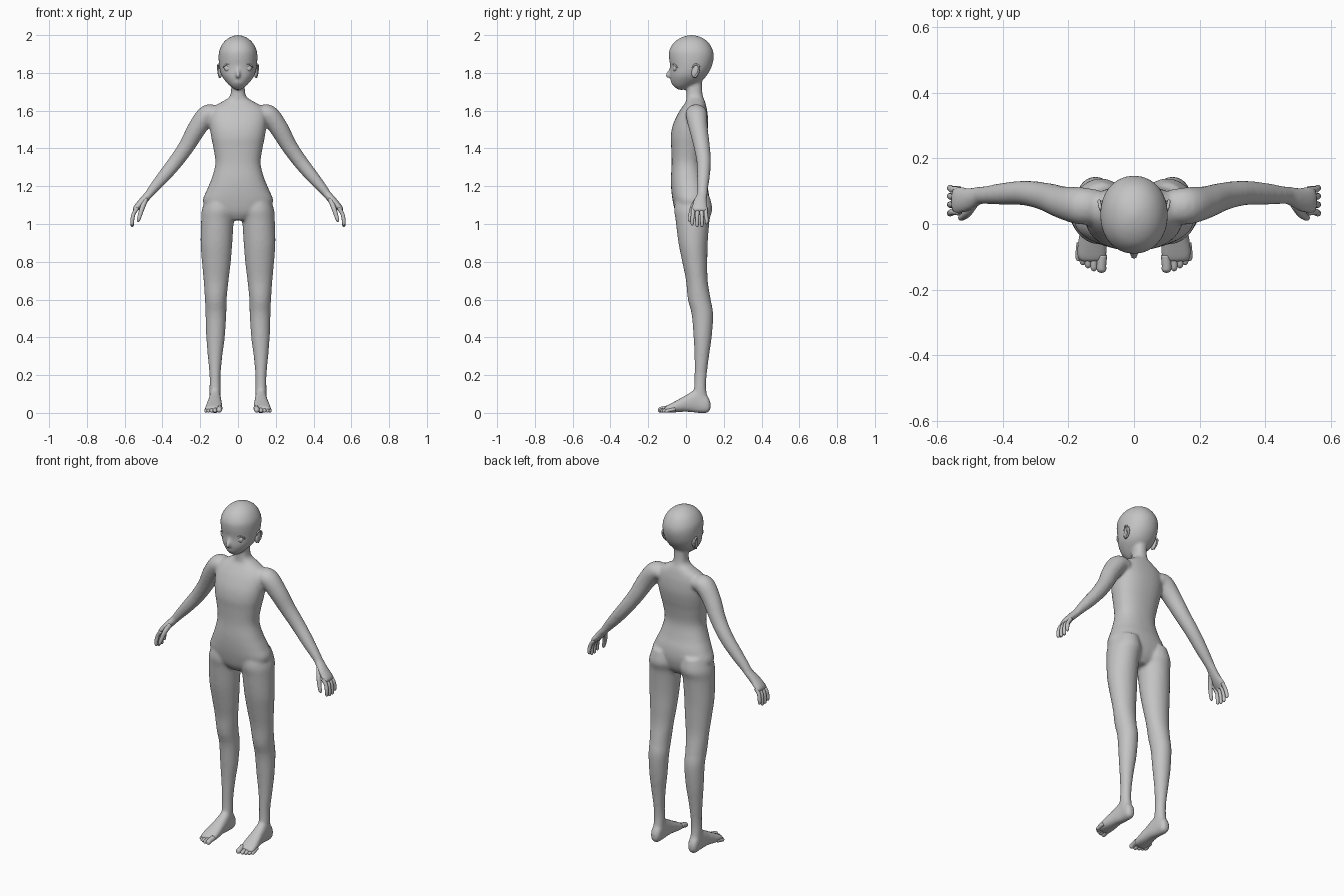
import bpy, bmesh, math
from mathutils import Vector, Matrix

grey = bpy.data.materials.new("plain_grey")
grey.diffuse_color = (0.55, 0.55, 0.55, 1)


def dense(rows, steps=5):
    """Smooth a short table of sections with a Catmull-Rom curve."""
    out = []
    for i in range(len(rows) - 1):
        p0, p1 = rows[max(i - 1, 0)], rows[i]
        p2, p3 = rows[i + 1], rows[min(i + 2, len(rows) - 1)]
        for k in range(steps):
            t = k / steps
            out.append([0.5 * (2 * b + (c - a) * t + (2 * a - 5 * b + 4 * c - d) * t * t
                               + (3 * b - a - 3 * c + d) * t ** 3)
                        for a, b, c, d in zip(p0, p1, p2, p3)])
    return out + [list(rows[-1])]


def loft(bm, sections, n=24, power=2.0):
    """Skin (centre, u, v) sections and close both ends."""
    rings = []
    for c, u, v in sections:
        ring = []
        for k in range(n):
            a = 2 * math.pi * k / n
            ca, sa = math.cos(a), math.sin(a)
            x = math.copysign(abs(ca) ** (2 / power), ca)
            y = math.copysign(abs(sa) ** (2 / power), sa)
            ring.append(bm.verts.new(c + u * x + v * y))
        rings.append(ring)
    faces = [bm.faces.new(rings[0]), bm.faces.new(rings[-1])]
    for a, b in zip(rings, rings[1:]):
        for k in range(n):
            j = (k + 1) % n
            faces.append(bm.faces.new((a[k], a[j], b[j], b[k])))
    bmesh.ops.recalc_face_normals(bm, faces=faces)


def upright(bm, rows, s=1, power=2.0):
    """Rows are z, x0, x1, y0, y1."""
    loft(bm, [(Vector((s * (x0 + x1) / 2, (y0 + y1) / 2, z)),
               Vector(((x1 - x0) / 2, 0, 0)), Vector((0, (y1 - y0) / 2, 0)))
              for z, x0, x1, y0, y1 in dense(rows)], 32, power)


def limb(bm, rows, s=1, axis=(0, 1, 0), n=24):
    """Rows are x, y, z, radius along the axis, radius across it."""
    rows = dense(rows)
    pts = [Vector((s * r[0], r[1], r[2])) for r in rows]
    secs = []
    for i, r in enumerate(rows):
        t = (pts[min(i + 1, len(pts) - 1)] - pts[max(i - 1, 0)]).normalized()
        v = t.cross(Vector(axis)).normalized()
        u = v.cross(t)
        secs.append((pts[i], u * r[3], v * r[4]))
    loft(bm, secs, n)


def ball(bm, centre, radii, tilt=0.0):
    m = (Matrix.Translation(centre) @ Matrix.Rotation(tilt, 4, 'X')
         @ Matrix.Diagonal((*radii, 1)))
    bmesh.ops.create_uvsphere(bm, u_segments=24, v_segments=14, radius=1, matrix=m)


def finish(name, bm):
    me = bpy.data.meshes.new(name)
    for f in bm.faces:
        f.smooth = True
    bm.to_mesh(me)
    bm.free()
    ob = bpy.data.objects.new(name, me)
    bpy.context.collection.objects.link(ob)
    me.materials.append(grey)
    return ob


body = bmesh.new()

# torso and neck: z, half width, front, back
torso = [(1.02, .05, -.03, .08), (1.06, .15, -.055, .108), (1.12, .186, -.07, .122),
         (1.18, .165, -.078, .118), (1.24, .14, -.08, .10), (1.32, .12, -.076, .085),
         (1.40, .13, -.078, .095), (1.46, .142, -.081, .108), (1.52, .15, -.071, .117),
         (1.58, .15, -.045, .115), (1.62, .13, -.02, .108), (1.65, .08, .0, .10),
         (1.675, .044, .002, .09), (1.72, .036, .004, .085), (1.79, .034, .02, .085)]
upright(body, [(z, -w, w, f, b) for z, w, f, b in torso], power=2.3)

# head
head = [(1.71, .014, -.04, -.012), (1.73, .042, -.066, .03), (1.76, .07, -.08, .085),
        (1.79, .089, -.084, .113), (1.83, .099, -.083, .135), (1.88, .103, -.09, .147),
        (1.92, .099, -.088, .142), (1.96, .078, -.065, .12), (1.986, .048, -.028, .086),
        (2.0, .012, .015, .043)]
upright(body, [(z, -w, w, f, b) for z, w, f, b in head], power=2.1)

# nose and lips
limb(body, [(0, -.078, 1.83, .006, .006), (0, -.088, 1.805, .009, .011),
            (0, -.096, 1.788, .011, .014), (0, -.088, 1.776, .008, .009)], axis=(1, 0, 0))
ball(body, (0, -.072, 1.748), (.022, .009, .008))

leg = [(1.15, .03, .165, -.05, .125), (1.08, .012, .19, -.063, .139),
       (1.02, .022, .195, -.055, .125), (.90, .03, .198, -.04, .115),
       (.80, .038, .191, -.02, .113), (.70, .05, .182, .0, .115), (.60, .06, .175, .01, .131),
       (.52, .062, .172, .03, .144), (.40, .07, .168, .04, .136), (.30, .083, .16, .045, .122),
       (.20, .092, .151, .045, .11), (.13, .092, .151, .042, .107), (.05, .092, .151, .03, .12)]
arm = [(.11, .055, 1.582, .05, .04), (.16, .055, 1.58, .057, .052), (.215, .065, 1.51, .05, .05),
       (.27, .083, 1.415, .043, .043), (.33, .094, 1.33, .038, .039),
       (.395, .092, 1.25, .034, .034), (.45, .088, 1.185, .028, .026),
       (.472, .086, 1.157, .028, .022), (.508, .075, 1.117, .037, .021),
       (.54, .072, 1.082, .042, .017), (.55, .072, 1.066, .036, .011)]
# foot sections: y, inner x, outer x, bottom, top
foot = [(.13, .108, .135, .02, .055), (.112, .094, .15, .0, .09), (.06, .09, .152, .0, .125),
        (0, .086, .16, .006, .094), (-.05, .082, .17, .003, .066),
        (-.095, .082, .175, .002, .042), (-.115, .09, .165, .008, .03)]
for s in (1, -1):
    upright(body, leg, s)
    limb(body, arm, s)
    loft(body, [(Vector((s * (a + b) / 2, y, (c + d) / 2)), Vector(((b - a) / 2, 0, 0)),
                 Vector((0, 0, (d - c) / 2))) for y, a, b, c, d in dense(foot)], 24, 2.4)

# fuse the body into one smooth skin
skin = finish("body", body)
rm = skin.modifiers.new("fuse", 'REMESH')
rm.mode = 'VOXEL'
rm.voxel_size = 0.008
rm.use_smooth_shade = True
sm = skin.modifiers.new("soften", 'SMOOTH')
sm.factor = 0.5
sm.iterations = 7

# fingers and thumbs
fingers = bmesh.new()
for s in (1, -1):
    for y, drop in ((.037, .008), (.060, 0), (.083, 0), (.105, .014)):
        tip = .984 + drop
        end = y + (y - .07) * .12
        limb(fingers, [(.532, y, 1.085, .0105, .0105), (.552, y, 1.055, .0105, .0105),
                       (.559, end, 1.025, .010, .010), (.56, end, tip + .012, .009, .009),
                       (.559, end, tip + .003, .006, .006), (.559, end, tip, .001, .001)], s, n=12)
    limb(fingers, [(.488, .062, 1.13, .016, .013), (.505, .037, 1.09, .014, .013),
                   (.518, .024, 1.05, .011, .011), (.527, .019, 1.022, .009, .009),
                   (.531, .018, 1.01, .002, .002)], s, n=12)
finish("fingers", fingers)

# toes
toes = bmesh.new()
for s in (1, -1):
    for x, tip, r in ((.099, -.149, .0145), (.122, -.144, .0105), (.14, -.135, .010),
                      (.156, -.125, .0095), (.169, -.113, .009)):
        limb(toes, [(x - .003, tip + .055, r + .011, r, r), (x, tip + .025, r + .005, r, r),
                    (x, tip + .011, r + .001, r, r), (x, tip + .003, r, r * .65, r * .65),
                    (x, tip, r, .001, .001)], s, axis=(1, 0, 0), n=12)
finish("toes", toes)

# eyes and upper eyelids
eyes = bmesh.new()
lids = bmesh.new()
for s in (1, -1):
    ball(eyes, (s * .052, -.057, 1.824), (.020, .012, .018))
    limb(lids, [(.026, -.074, 1.832, .003, .002), (.038, -.073, 1.845, .004, .004),
                (.054, -.066, 1.848, .004, .004), (.072, -.053, 1.838, .004, .004),
                (.079, -.046, 1.828, .003, .002)], s, n=10)
finish("eyes", eyes)
finish("eyelids", lids)

# ears: rounded shell with a raised rim
ears = bmesh.new()
for s in (1, -1):
    ball(ears, (s * .094, .051, 1.809), (.011, .021, .036), -.25)
    limb(ears, [(.097, .035, 1.825, .004, .004), (.102, .048, 1.845, .005, .005),
                (.106, .068, 1.835, .005, .005), (.104, .066, 1.805, .005, .005),
                (.098, .046, 1.777, .005, .005)], s, axis=(1, 0, 0), n=10)
finish("ears", ears)
